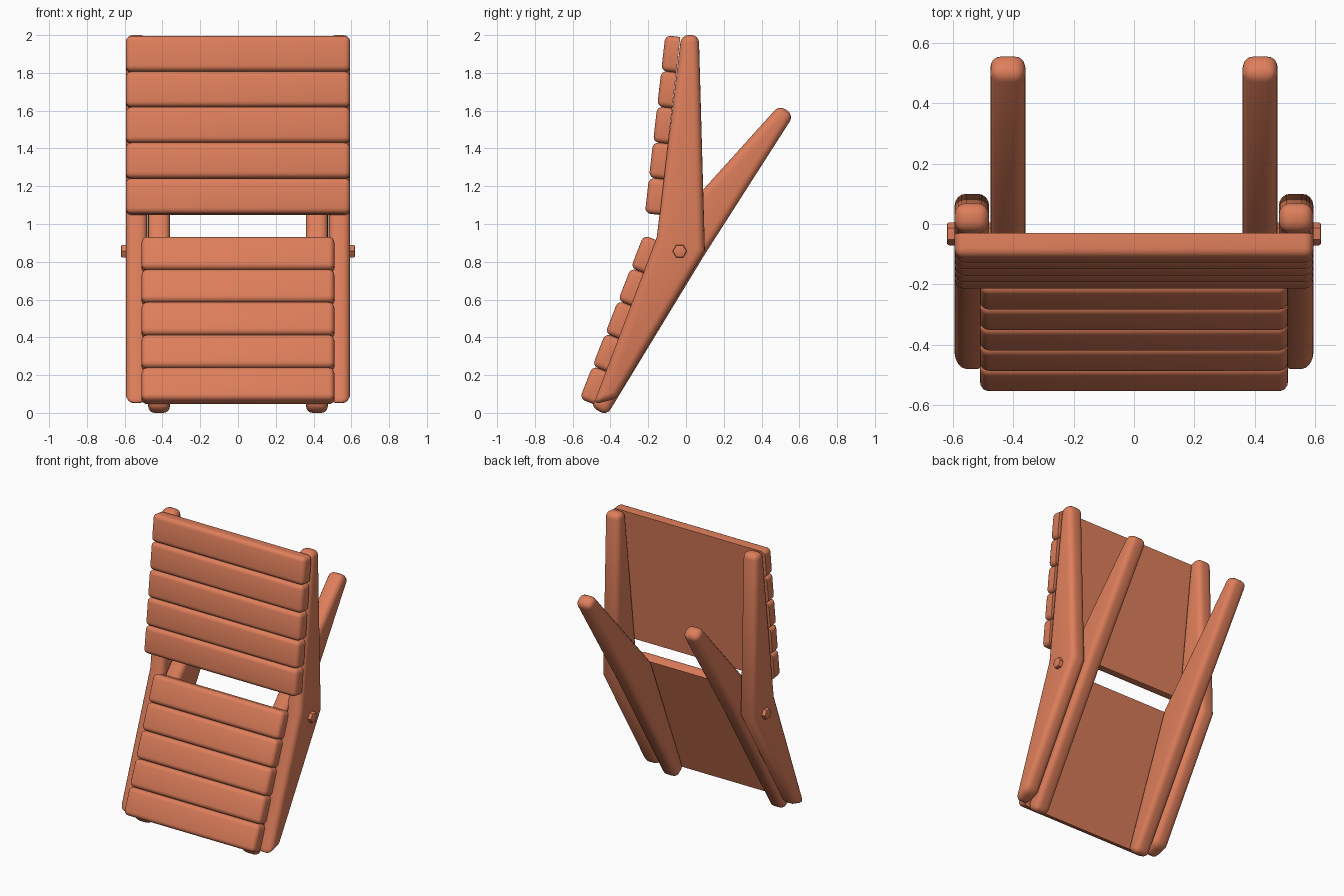
import bpy, bmesh, math
from mathutils import Vector

if "Cube" in bpy.data.objects:
    bpy.data.objects.remove(bpy.data.objects["Cube"])

mat = bpy.data.materials.new("terracotta")
mat.diffuse_color = (0.73, 0.21, 0.105, 1)
mat.use_nodes = True
mat.node_tree.nodes["Principled BSDF"].inputs["Base Color"].default_value = mat.diffuse_color


def finish(name, bm, angle=40):
    bmesh.ops.recalc_face_normals(bm, faces=bm.faces)
    me = bpy.data.meshes.new(name)
    bm.to_mesh(me)
    bm.free()
    me.materials.append(mat)
    ob = bpy.data.objects.new(name, me)
    bpy.context.collection.objects.link(ob)
    bpy.ops.object.select_all(action='DESELECT')
    ob.select_set(True)
    bpy.context.view_layer.objects.active = ob
    bpy.ops.object.shade_smooth_by_angle(angle=math.radians(angle))
    return ob


def extrude_x(profile, x0, x1):
    """Solid from a (y, z) outline between two x positions."""
    bm = bmesh.new()
    f = bm.faces.new([bm.verts.new((x0, y, z)) for y, z in profile])
    ext = bmesh.ops.extrude_face_region(bm, geom=[f])
    bmesh.ops.translate(bm, vec=(x1 - x0, 0, 0),
                        verts=[v for v in ext["geom"] if isinstance(v, bmesh.types.BMVert)])
    bmesh.ops.recalc_face_normals(bm, faces=bm.faces)
    return bm


def rail(name, profile, x0, x1, width):
    """Bent wooden rail with rounded edges; the bends stay unbevelled."""
    bm = extrude_x(profile, x0, x1)
    edges = [e for e in bm.edges if e.calc_face_angle() > math.radians(40)]
    bmesh.ops.bevel(bm, geom=edges, offset=width, segments=4, profile=0.5,
                    affect='EDGES', clamp_overlap=True)
    finish(name, bm)


def slats(name, top, bottom, half, thick, n):
    """Row of slats with flat backs; top and bottom are the back line in (y, z)."""
    top, bottom = Vector(top), Vector(bottom)
    d = (bottom - top) / n
    front = Vector((d.y, -d.x)).normalized() * thick
    for i in range(n):
        a, b = top + d * i, top + d * (i + 1)
        bm = extrude_x([a, b, b + front, a + front], -half, half)
        # round everything except the edges of the back face
        edges = []
        for e in bm.edges:
            mid = (e.verts[0].co + e.verts[1].co) / 2
            depth = (Vector((mid.y, mid.z)) - a).dot(front.normalized())
            if depth > thick * 0.25:
                edges.append(e)
        bmesh.ops.bevel(bm, geom=edges, offset=0.03, segments=4, profile=0.5,
                        affect='EDGES', clamp_overlap=True)
        finish(f"{name}_{i + 1}", bm)


# side outlines (y, z)
outer = [(-0.025, 2.0), (0.068, 2.0), (0.10, 0.86), (-0.37, 0.075),
         (-0.49, 0.045), (-0.155, 0.93)]
inner = [(0.495, 1.63), (0.57, 1.575), (0.10, 0.84), (-0.42, -0.015),
         (-0.505, 0.035), (-0.145, 0.92)]

for s, side in ((1, "right"), (-1, "left")):
    # front frame rail and crossing rear rail
    rail(f"front_rail_{side}", outer, s * 0.48, s * 0.594, 0.038)
    rail(f"rear_rail_{side}", inner, s * 0.36, s * 0.476, 0.038)
    # hexagonal pivot bolt
    bolt = [(-0.033 + 0.038 * math.cos(k * math.pi / 3),
             0.856 + 0.038 * math.sin(k * math.pi / 3)) for k in range(6)]
    bm = extrude_x(bolt, s * 0.40, s * 0.62)
    rim = [e for e in bm.edges if all(abs(v.co.x) > 0.61 for v in e.verts)]
    bmesh.ops.bevel(bm, geom=rim, offset=0.008, segments=2, profile=0.5, affect='EDGES')
    finish(f"pivot_bolt_{side}", bm, 30)

# backrest and seat slats
slats("back_slat", (-0.030, 1.99), (-0.138, 1.048), 0.594, 0.08, 5)
slats("seat_slat", (-0.150, 0.912), (-0.488, 0.046), 0.51, 0.08, 5)
